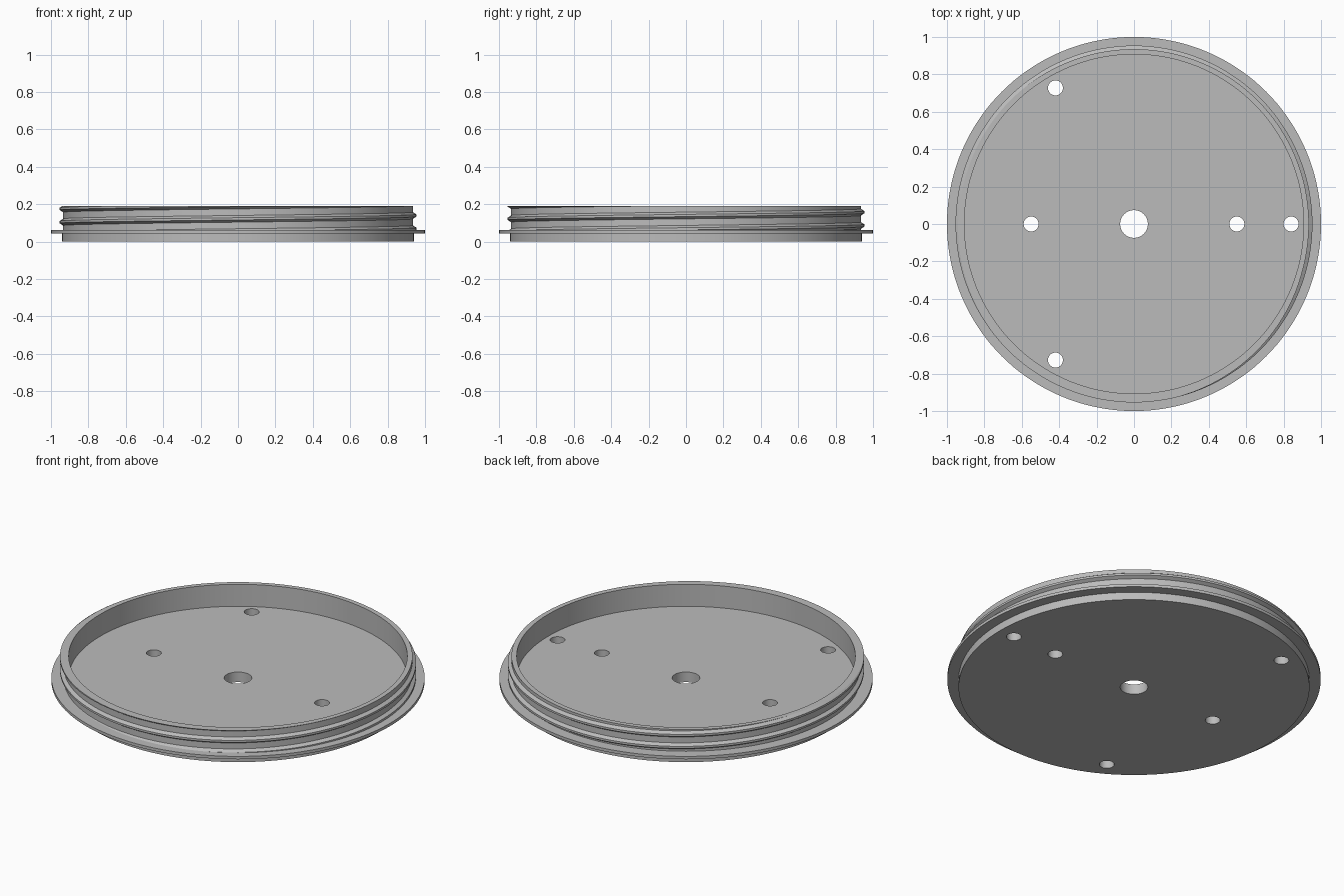
import bpy, bmesh, math

if "Cube" in bpy.data.objects:
    bpy.data.objects.remove(bpy.data.objects["Cube"], do_unlink=True)

SEG = 144
TOP, FLANGE_TOP, FLANGE_LOW, FLOOR = 0.19, 0.062, 0.045, 0.06
WALL, INNER = 0.935, 0.907

grey = bpy.data.materials.new("plain grey")
grey.use_nodes = True
grey.diffuse_color = (0.5, 0.5, 0.5, 1)
grey.node_tree.nodes["Principled BSDF"].inputs["Base Color"].default_value = grey.diffuse_color


def make_object(name, bm):
    bmesh.ops.recalc_face_normals(bm, faces=bm.faces)
    mesh = bpy.data.meshes.new(name)
    bm.to_mesh(mesh)
    bm.free()
    mesh.materials.append(grey)
    obj = bpy.data.objects.new(name, mesh)
    bpy.context.collection.objects.link(obj)
    return obj


def select(obj):
    bpy.ops.object.select_all(action='DESELECT')
    obj.select_set(True)
    bpy.context.view_layer.objects.active = obj


def bridge(bm, ring_a, ring_b):
    n = len(ring_a)
    for i in range(n):
        j = (i + 1) % n
        bm.faces.new((ring_a[i], ring_a[j], ring_b[j], ring_b[i]))


# Lid body: turned plate, flange and rim wall
bm = bmesh.new()
profile = [(0.94, 0), (0.94, FLANGE_LOW), (1, FLANGE_LOW), (1, FLANGE_TOP),
           (WALL, FLANGE_TOP), (WALL, TOP), (INNER, TOP), (INNER, FLOOR)]
angles = [2 * math.pi * i / SEG for i in range(SEG)]
rings = [[bm.verts.new((r * math.cos(a), r * math.sin(a), z)) for a in angles]
         for r, z in profile]
for a, b in zip(rings, rings[1:]):
    bridge(bm, a, b)
bm.faces.new(rings[0])
bm.faces.new(rings[-1])
body = make_object("lid_body", bm)

# Drilled holes: centre, inner pair and three near the rim
holes = [(0, 0, 0.074), (0.55, 0, 0.04), (-0.55, 0, 0.04)]
holes += [(0.84 * math.cos(a), 0.84 * math.sin(a), 0.04)
          for a in (0, math.tau / 3, -math.tau / 3)]
bm = bmesh.new()
for x, y, r in holes:
    made = bmesh.ops.create_cone(bm, cap_ends=True, segments=48, radius1=r,
                                 radius2=r, depth=0.4)
    bmesh.ops.translate(bm, verts=made["verts"], vec=(x, y, 0))
cutter = make_object("hole_cutter", bm)
cutter.hide_render = True
select(body)
cut = body.modifiers.new("holes", 'BOOLEAN')
cut.operation = 'DIFFERENCE'
cut.solver = 'EXACT'
cut.object = cutter
bpy.ops.object.modifier_apply(modifier=cut.name)
bpy.data.objects.remove(cutter, do_unlink=True)

# Screw thread: helical sweep trimmed by the flange and the rim
PITCH = 0.071
section = [(WALL - 0.01, -0.018), (WALL, -0.018), (0.954, -0.006),
           (0.954, 0.006), (WALL, 0.018), (WALL - 0.01, 0.018)]
bm = bmesh.new()
loops = []
for i in range(-SEG // 2, int(SEG * 2.1)):
    a = math.tau * i / SEG
    rise = 0.069 + PITCH * i / SEG
    loops.append([bm.verts.new((r * math.cos(a), r * math.sin(a), rise + dz))
                  for r, dz in section])
for a, b in zip(loops, loops[1:]):
    bridge(bm, a, b)
bm.faces.new(loops[0])
bm.faces.new(loops[-1])
for height, up in ((TOP, 1), (FLANGE_TOP - 0.008, -1)):
    trim = bmesh.ops.bisect_plane(bm, geom=bm.verts[:] + bm.edges[:] + bm.faces[:],
                                  plane_co=(0, 0, height), plane_no=(0, 0, up),
                                  clear_outer=True)
    edges = [e for e in trim["geom_cut"] if isinstance(e, bmesh.types.BMEdge)]
    bmesh.ops.holes_fill(bm, edges=edges, sides=0)
thread = make_object("screw_thread", bm)

for obj in (body, thread):
    select(obj)
    bpy.ops.object.shade_smooth_by_angle(angle=math.radians(25))
